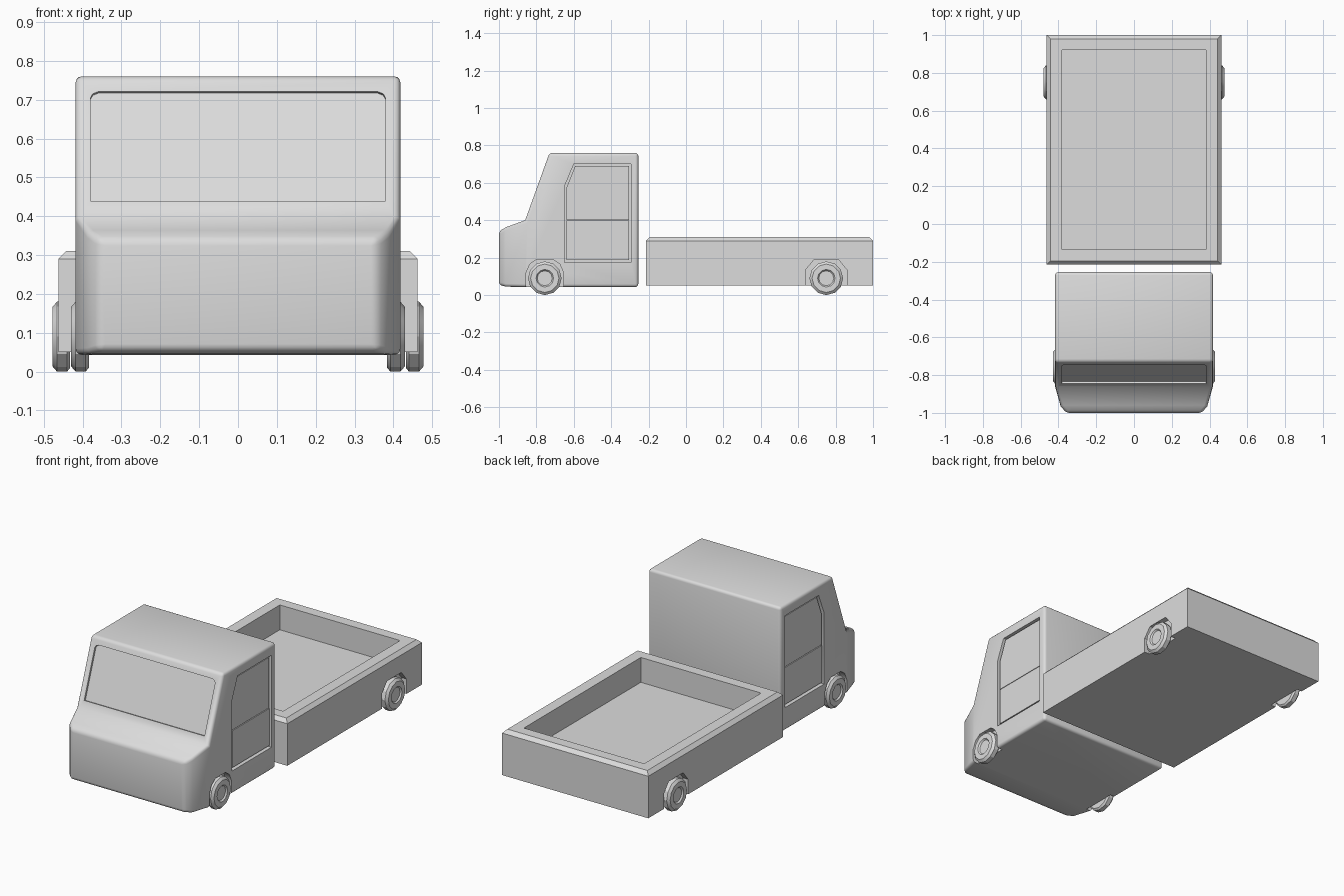
import bpy, bmesh, math
from mathutils import Vector

if "Cube" in bpy.data.objects:
    bpy.data.objects.remove(bpy.data.objects["Cube"], do_unlink=True)

X, Y, Z = Vector((1, 0, 0)), Vector((0, 1, 0)), Vector((0, 0, 1))

grey = bpy.data.materials.new("plain grey")
grey.diffuse_color = (0.72, 0.72, 0.72, 1)
grey.use_nodes = True
grey.node_tree.nodes["Principled BSDF"].inputs["Base Color"].default_value = grey.diffuse_color


def finish(name, bm):
    bmesh.ops.recalc_face_normals(bm, faces=bm.faces)
    mesh = bpy.data.meshes.new(name)
    bm.to_mesh(mesh)
    bm.free()
    mesh.materials.append(grey)
    obj = bpy.data.objects.new(name, mesh)
    bpy.context.collection.objects.link(obj)
    return obj


def prism(name, outline, origin, u, v, low, high):
    """Outline in the u, v plane, extruded along u x v from low to high."""
    bm = bmesh.new()
    n = u.cross(v)
    rings = [[bm.verts.new(origin + u * a + v * b + n * d) for a, b in outline]
             for d in (low, high)]
    count = len(outline)
    for ring in rings:
        bm.faces.new(ring)
    for i in range(count):
        j = (i + 1) % count
        bm.faces.new((rings[0][i], rings[0][j], rings[1][j], rings[1][i]))
    return finish(name, bm)


def carve(obj, cutter):
    mod = obj.modifiers.new("cut", "BOOLEAN")
    mod.operation, mod.solver, mod.object = "DIFFERENCE", "EXACT", cutter
    graph = bpy.context.evaluated_depsgraph_get()
    mesh = bpy.data.meshes.new_from_object(obj.evaluated_get(graph))
    obj.modifiers.clear()
    obj.data = mesh
    bpy.data.objects.remove(cutter, do_unlink=True)


def smooth(obj, degrees):
    bpy.ops.object.select_all(action="DESELECT")
    obj.select_set(True)
    bpy.context.view_layer.objects.active = obj
    bpy.ops.object.shade_smooth_by_angle(angle=math.radians(degrees))


# Cab shell: cabin with a bonnet whose corners curve in towards the nose
def build_cab():
    cabin, bend, nose = 0.418, 0.388, 0.358
    points = [(cabin, -0.255, 0.043), (cabin, -0.255, 0.76), (cabin, -0.73, 0.76),
              (cabin, -0.86, 0.40), (bend, -0.965, 0.362), (nose, -1, 0.34),
              (nose, -1, 0.055), (bend, -0.965, 0.045), (cabin, -0.86, 0.043)]
    bm = bmesh.new()
    sides = []
    for s in (-1, 1):
        row = [bm.verts.new((s * x, y, z)) for x, y, z in points]
        bm.faces.new(row[:4] + row[8:])
        bm.faces.new(row[3:5] + row[7:])
        bm.faces.new(row[4:8])
        sides.append(row)
    for i in range(len(points)):
        j = (i + 1) % len(points)
        bm.faces.new((sides[0][i], sides[0][j], sides[1][j], sides[1][i]))
    bmesh.ops.recalc_face_normals(bm, faces=bm.faces)
    bm.normal_update()
    edges = [e for e in bm.edges if e.calc_face_angle_signed() > math.radians(32)]
    bmesh.ops.bevel(bm, geom=edges, offset=0.016, segments=3, profile=0.5,
                    affect="EDGES", clamp_overlap=True)
    return finish("cab", bm)


cab = build_cab()

# Windscreen recess
slope = Vector((0, 0.13, 0.36)).normalized()
screen = [(-0.38, 0.042), (0.38, 0.042), (0.38, 0.323), (0.374, 0.335), (0.358, 0.342),
          (-0.358, 0.342), (-0.374, 0.335), (-0.38, 0.323)]
carve(cab, prism("cutter", screen, Vector((0, -0.86, 0.40)), X, slope, -0.012, 0.1))


# Doors: grooved opening with a lower panel and a window panel
door = [(-0.65, 0.175), (-0.295, 0.175), (-0.295, 0.70), (-0.60, 0.70), (-0.65, 0.58)]
lower = [(-0.638, 0.187), (-0.304, 0.187), (-0.304, 0.398), (-0.638, 0.398)]
upper = [(-0.638, 0.402), (-0.304, 0.402), (-0.304, 0.69), (-0.593, 0.69), (-0.638, 0.577)]


def span(side, near, far):
    return sorted((side * near, side * far))


for side, label in ((1, "left"), (-1, "right")):
    carve(cab, prism("cutter", door, Vector(), Y, Z, *span(side, 0.395, 0.5)))
    prism(label + "_door_panel", lower, Vector(), Y, Z, *span(side, 0.39, 0.411))
    prism(label + "_door_window", upper, Vector(), Y, Z, *span(side, 0.39, 0.410))

# Load bed: box with a chamfered rim and a sunken floor
bm = bmesh.new()
loops = []
for half, back, front, z in ((0.462, -0.215, 1.0, 0.05), (0.462, -0.215, 1.0, 0.29),
                             (0.442, -0.195, 0.98, 0.31), (0.38, -0.135, 0.92, 0.31),
                             (0.38, -0.135, 0.92, 0.168)):
    corners = ((-half, back), (half, back), (half, front), (-half, front))
    loops.append([bm.verts.new((x, y, z)) for x, y in corners])
for a, b in zip(loops, loops[1:]):
    for i in range(4):
        j = (i + 1) % 4
        bm.faces.new((a[i], a[j], b[j], b[i]))
bm.faces.new(loops[0])
bm.faces.new(loops[-1])
bed = finish("load_bed", bm)

# Wheel arches: rounded on the cab, angular on the load bed
cab_arch = [(-0.10, 0), (0.10, 0), (0.10, 0.12), (0.08, 0.165), (0.045, 0.19),
            (-0.045, 0.19), (-0.08, 0.165), (-0.10, 0.12)]
bed_arch = [(-0.11, 0), (0.11, 0), (0.11, 0.135), (0.065, 0.19), (-0.065, 0.19),
            (-0.11, 0.135)]


def build_wheel(name, side, outer, y):
    """Lathe a tyre and hub around a sideways axle."""
    profile = [(0, 0.046), (0.08, 0.046), (0.09, 0.038), (0.09, 0.012), (0.076, 0),
               (0.047, 0), (0.04, 0.008), (0, 0.008)]
    bm = bmesh.new()
    verts = [bm.verts.new((side * (outer - d), y, 0.09 + r)) for r, d in profile]
    edges = [bm.edges.new(pair) for pair in zip(verts, verts[1:])]
    bmesh.ops.spin(bm, geom=verts + edges, cent=(0, y, 0.09), axis=X,
                   angle=math.tau, steps=12)
    bmesh.ops.remove_doubles(bm, verts=bm.verts, dist=0.0005)
    smooth(finish(name, bm), 25)


for label, body, arch, outer, y in (("front", cab, cab_arch, 0.43, -0.755),
                                    ("rear", bed, bed_arch, 0.478, 0.75)):
    for side, hand in ((1, "left"), (-1, "right")):
        carve(body, prism("cutter", arch, Y * y, Y, Z, *span(side, outer - 0.048, 0.6)))
        build_wheel(f"{label}_{hand}_wheel", side, outer, y)

smooth(cab, 45)
